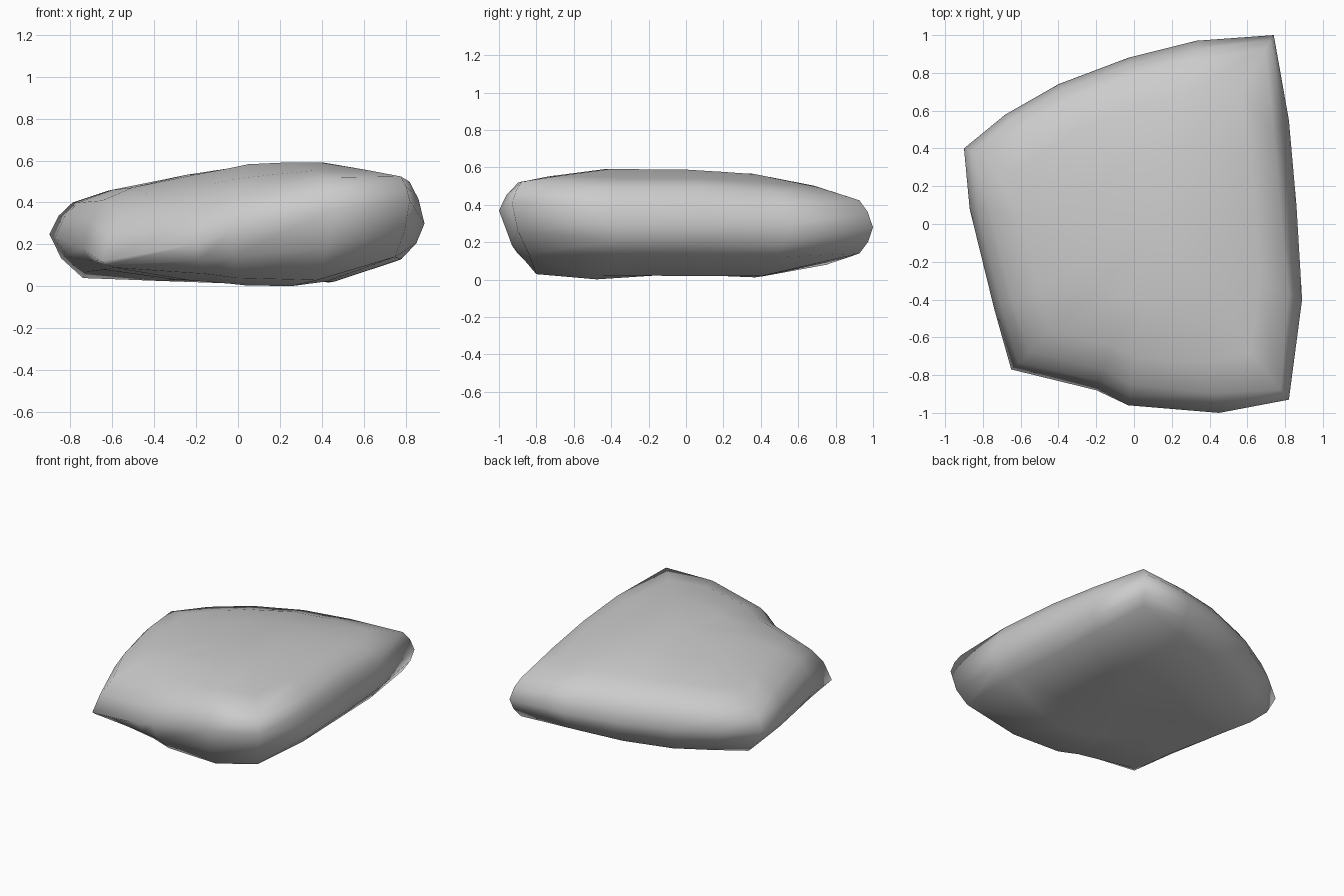
import bpy, bmesh

if "Cube" in bpy.data.objects:
    bpy.data.objects.remove(bpy.data.objects["Cube"])

# Outline stations, counter-clockwise from the front left corner:
# x, y, rim height, upper shoulder scale, its height, lower shoulder scale, its height
STATIONS = [
    (-0.65, -0.77, 0.13, 0.87, 0.36, 0.92, 0.10),
    (-0.20, -0.88, 0.21, 0.86, 0.42, 0.86, 0.07),
    (-0.03, -0.96, 0.28, 0.88, 0.46, 0.82, 0.05),
    (0.45, -1.00, 0.38, 0.89, 0.53, 0.79, 0.04),
    (0.82, -0.93, 0.42, 0.94, 0.535, 0.90, 0.15),
    (0.89, -0.40, 0.31, 0.91, 0.51, 0.86, 0.14),
    (0.86, 0.10, 0.30, 0.89, 0.51, 0.86, 0.13),
    (0.82, 0.55, 0.30, 0.89, 0.48, 0.89, 0.13),
    (0.74, 1.00, 0.29, 0.93, 0.435, 0.93, 0.15),
    (0.33, 0.97, 0.29, 0.90, 0.45, 0.87, 0.12),
    (-0.03, 0.88, 0.28, 0.90, 0.46, 0.86, 0.09),
    (-0.40, 0.74, 0.27, 0.90, 0.45, 0.85, 0.07),
    (-0.68, 0.58, 0.27, 0.90, 0.43, 0.83, 0.06),
    (-0.90, 0.40, 0.26, 0.89, 0.41, 0.84, 0.05),
    (-0.87, 0.08, 0.25, 0.89, 0.41, 0.85, 0.08),
    (-0.74, -0.45, 0.19, 0.89, 0.42, 0.88, 0.09),
]
CX, CY = 0.1, -0.05
TOP_Z, BOTTOM_Z = 0.595, 0.04

bm = bmesh.new()


def blend(a, b, t):
    return a + (b - a) * t


def crown_z(s):
    """Upper face sinks towards the left and the back."""
    return TOP_Z - 0.07 * max(0, -s[0]) - 0.02 * max(0, s[1])


def sole_z(s):
    """Underside is lowest at the front and hollows towards the left."""
    return 0.005 + 0.03 * max(0, -s[0])


def ring(scale_of, height_of):
    """One closed loop following the outline, shrunk towards the centre."""
    return [bm.verts.new((CX + (s[0] - CX) * scale_of(s),
                          CY + (s[1] - CY) * scale_of(s), height_of(s)))
            for s in STATIONS]


# Loops from the underside, round the rim, to the upper face
rings = [
    ring(lambda s: 0.45, lambda s: blend(s[6], sole_z(s), 0.8)),
    ring(lambda s: s[5], lambda s: s[6]),
    ring(lambda s: blend(1, s[5], 0.35), lambda s: blend(s[2], s[6], 0.55)),
    ring(lambda s: 1.0, lambda s: s[2]),
    ring(lambda s: blend(1, s[3], 0.4), lambda s: blend(s[2], s[4], 0.58)),
    ring(lambda s: s[3], lambda s: s[4]),
    ring(lambda s: 0.72, lambda s: blend(s[4], crown_z(s), 0.5)),
    ring(lambda s: 0.40, lambda s: blend(s[4], crown_z(s) + 0.015, 0.9)),
]
n = len(STATIONS)
for low, high in zip(rings, rings[1:]):
    for i in range(n):
        j = (i + 1) % n
        bm.faces.new((low[i], low[j], high[j], high[i]))

# Close the underside and the upper face
under = bm.verts.new((CX, CY, BOTTOM_Z))
crown = bm.verts.new((CX, CY, TOP_Z))
for i in range(n):
    j = (i + 1) % n
    bm.faces.new((rings[0][j], rings[0][i], under))
    bm.faces.new((rings[-1][i], rings[-1][j], crown))

# Rest the lowest point on the ground
lowest = min(v.co.z for v in bm.verts)
bmesh.ops.translate(bm, verts=bm.verts, vec=(0, 0, -lowest + 0.001))

for f in bm.faces:
    f.smooth = True
bmesh.ops.recalc_face_normals(bm, faces=bm.faces)
mesh = bpy.data.meshes.new("flat_rock")
bm.to_mesh(mesh)
bm.free()
rock = bpy.data.objects.new("flat_rock", mesh)
bpy.context.collection.objects.link(rock)
